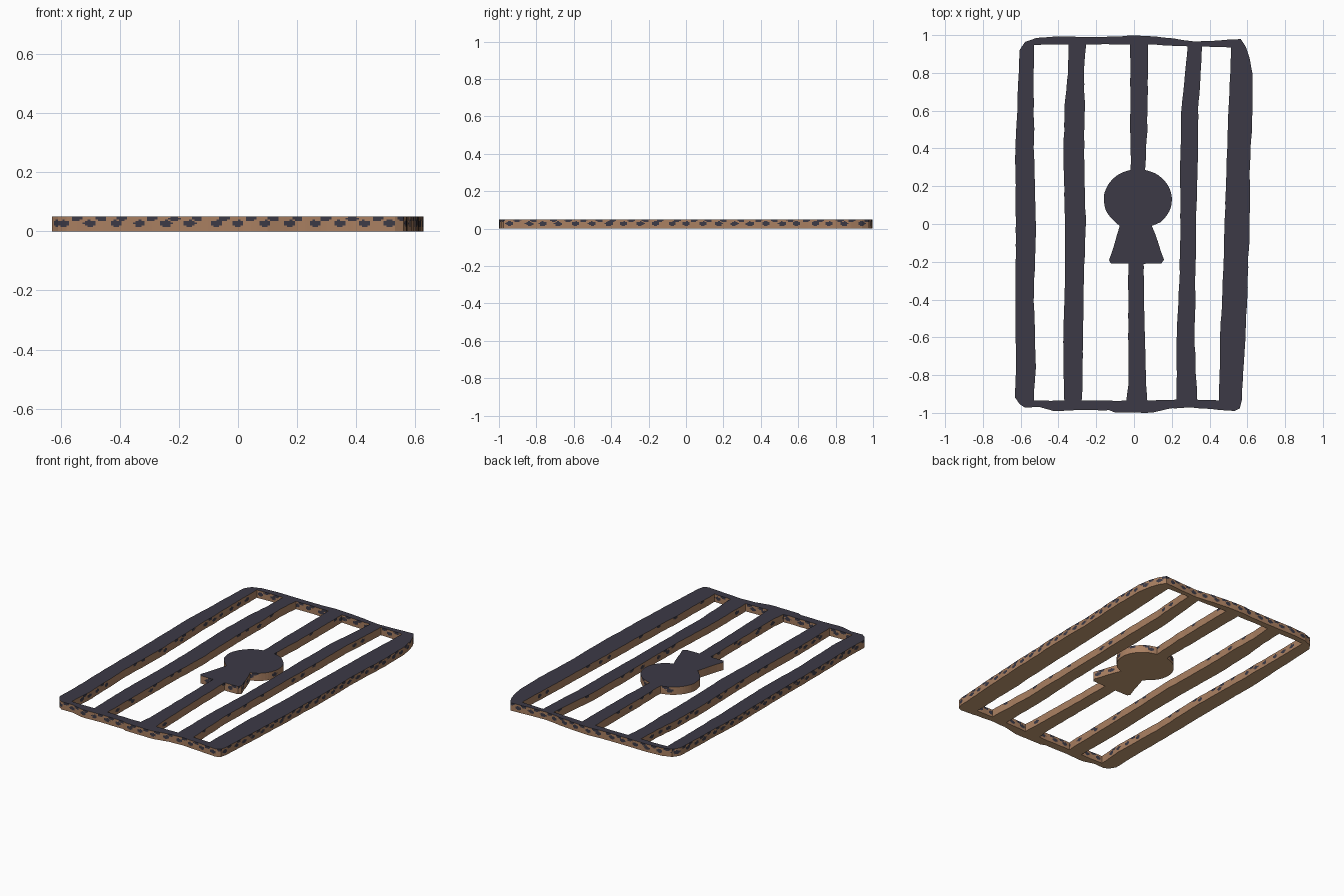
import bpy, bmesh, math
from mathutils import Vector, noise
from mathutils.geometry import tessellate_polygon

if "Cube" in bpy.data.objects:
    bpy.data.objects.remove(bpy.data.objects["Cube"])

THICK, STEP, LAYERS = 0.05, 0.009, 10


def material(name, rgb):
    m = bpy.data.materials.new(name)
    m.diffuse_color = (*rgb, 1)
    m.use_nodes = True
    m.node_tree.nodes["Principled BSDF"].inputs["Base Color"].default_value = m.diffuse_color
    return m


dark = material("dark_iron", (0.045, 0.042, 0.061))
rust = material("rust_brown", (0.40, 0.215, 0.12))
tan = material("underside_tan", (0.56, 0.34, 0.18))

# Vertical bars as rows of (y, left x, right x), bottom to top
bar_1 = [(-0.935, -0.63, -0.53), (-0.75, -0.625, -0.52), (-0.4, -0.628, -0.53),
         (0, -0.625, -0.52), (0.4, -0.628, -0.53), (0.95, -0.61, -0.53)]
bar_2 = [(-0.935, -0.37, -0.275), (-0.6, -0.375, -0.27), (-0.3, -0.365, -0.265),
         (0, -0.365, -0.255), (0.4, -0.375, -0.265), (0.65, -0.365, -0.26),
         (0.8, -0.35, -0.265), (0.95, -0.345, -0.255)]
bar_4 = [(-0.93, 0.225, 0.335), (-0.6, 0.225, 0.32), (-0.3, 0.24, 0.325),
         (0, 0.245, 0.33), (0.35, 0.245, 0.338), (0.6, 0.25, 0.34),
         (0.75, 0.265, 0.35), (0.94, 0.285, 0.36)]
bar_5 = [(-0.935, 0.45, 0.57), (-0.5, 0.46, 0.595), (-0.2, 0.475, 0.605),
         (0, 0.48, 0.613), (0.3, 0.49, 0.613), (0.6, 0.50, 0.628),
         (0.8, 0.51, 0.625), (0.935, 0.515, 0.60)]

# Centre bar with the keyhole-shaped lock plate in its profile
lock_disc = []
for i in range(21):
    t = -0.85 + (1.35 + 0.85) * i / 20
    w = 0.18 * math.cos(t)
    lock_disc.append((0.13 + 0.16 * math.sin(t), 0.02 - w, 0.02 + w))
bar_3 = [(-0.935, -0.04, 0.07), (-0.85, -0.03, 0.065), (-0.5, -0.03, 0.055),
         (-0.21, -0.03, 0.05), (-0.209, -0.12, 0.145), (-0.19, -0.132, 0.158),
         (-0.15, -0.117, 0.145), (-0.05, -0.087, 0.112), (-0.01, -0.075, 0.095)]
bar_3 += lock_disc + [(0.32, -0.018, 0.06), (0.5, -0.02, 0.07), (0.95, -0.02, 0.075)]
bars = [bar_1, bar_2, bar_3, bar_4, bar_5]

# Outer outline, anticlockwise
bottom_edge = [(-0.63, -0.92), (-0.61, -0.95), (-0.58, -0.97), (-0.5, -0.97),
               (-0.43, -0.99), (-0.3, -0.985), (-0.13, -0.985), (-0.1, -0.998),
               (0.1, -0.998), (0.2, -0.975), (0.28, -0.972), (0.4, -0.98),
               (0.53, -0.99), (0.56, -0.975)]
top_edge = [(0.61, 0.88), (0.59, 0.94), (0.565, 0.98), (0.45, 0.972), (0.32, 0.965),
            (0.22, 0.98), (0.12, 0.992), (0, 0.998), (-0.15, 0.99), (-0.4, 0.993),
            (-0.52, 0.985), (-0.575, 0.965), (-0.605, 0.92)]
outer = (bottom_edge + [(r, y) for y, l, r in bar_5[:-1]] + top_edge
         + [(l, y) for y, l, r in reversed(bar_1[1:-1])])

# Openings between neighbouring bars, clockwise
loops = [outer]
for a, b in zip(bars, bars[1:]):
    loops.append([(r, y) for y, l, r in a] + [(l, y) for y, l, r in reversed(b)])


def roughen(points):
    """Resample an outline finely and give it a worn, hand-forged edge."""
    out = []
    for p, q in zip(points, points[1:] + points[:1]):
        p, q = Vector((*p, 0)), Vector((*q, 0))
        n = max(1, round((q - p).length / STEP))
        for i in range(n):
            v = p.lerp(q, i / n)
            d = noise.noise_vector(v * 14) * 0.003
            out.append(Vector((v.x + d.x, v.y + d.y, 0)))
    return out


def is_spot(c, along_x, sparse):
    """Two staggered rows of dark blotches, thinned out on the inner bar walls."""
    u = c.x if along_x else c.y
    for row, (z, rx, rz) in enumerate([(0.044, 0.019, 0.009), (0.027, 0.02, 0.011)]):
        k = u / 0.085 + row * 0.5
        cell = math.floor(k)
        shift = 0.3 * noise.noise(Vector((cell * 1.37, row * 7.1, 3.3)))
        if sparse and noise.noise(Vector((cell * 1.73, row * 5.3, sparse * 2.7))) < 0.15:
            continue
        du = (k - cell - 0.5 - shift) * 0.085
        if (du / rx) ** 2 + ((c.z - z) / rz) ** 2 < 1:
            return True
    return False


loops = [roughen(p) for p in loops]
bm = bmesh.new()
low, high = [], []

# Edge walls
for number, pts in enumerate(loops):
    rings = [[bm.verts.new((p.x, p.y, THICK * k / LAYERS)) for p in pts]
             for k in range(LAYERS + 1)]
    low += rings[0]
    high += rings[-1]
    n = len(pts)
    for ra, rb in zip(rings, rings[1:]):
        for i in range(n):
            j = (i + 1) % n
            f = bm.faces.new((ra[i], ra[j], rb[j], rb[i]))
            d = pts[j] - pts[i]
            along_x = abs(d.x) > abs(d.y)
            spot = is_spot(f.calc_center_median(), along_x, 0 if along_x else number)
            f.material_index = 0 if spot else 1

# Dark top and tan underside
flat = [p for pts in loops for p in pts]
for i, j, k in tessellate_polygon(loops):
    if (flat[j] - flat[i]).cross(flat[k] - flat[i]).z < 0:
        j, k = k, j
    bm.faces.new((high[i], high[j], high[k])).material_index = 0
    bm.faces.new((low[i], low[k], low[j])).material_index = 2

mesh = bpy.data.meshes.new("barred_gate")
bm.to_mesh(mesh)
bm.free()
for m in (dark, rust, tan):
    mesh.materials.append(m)
gate = bpy.data.objects.new("barred_gate", mesh)
bpy.context.collection.objects.link(gate)
